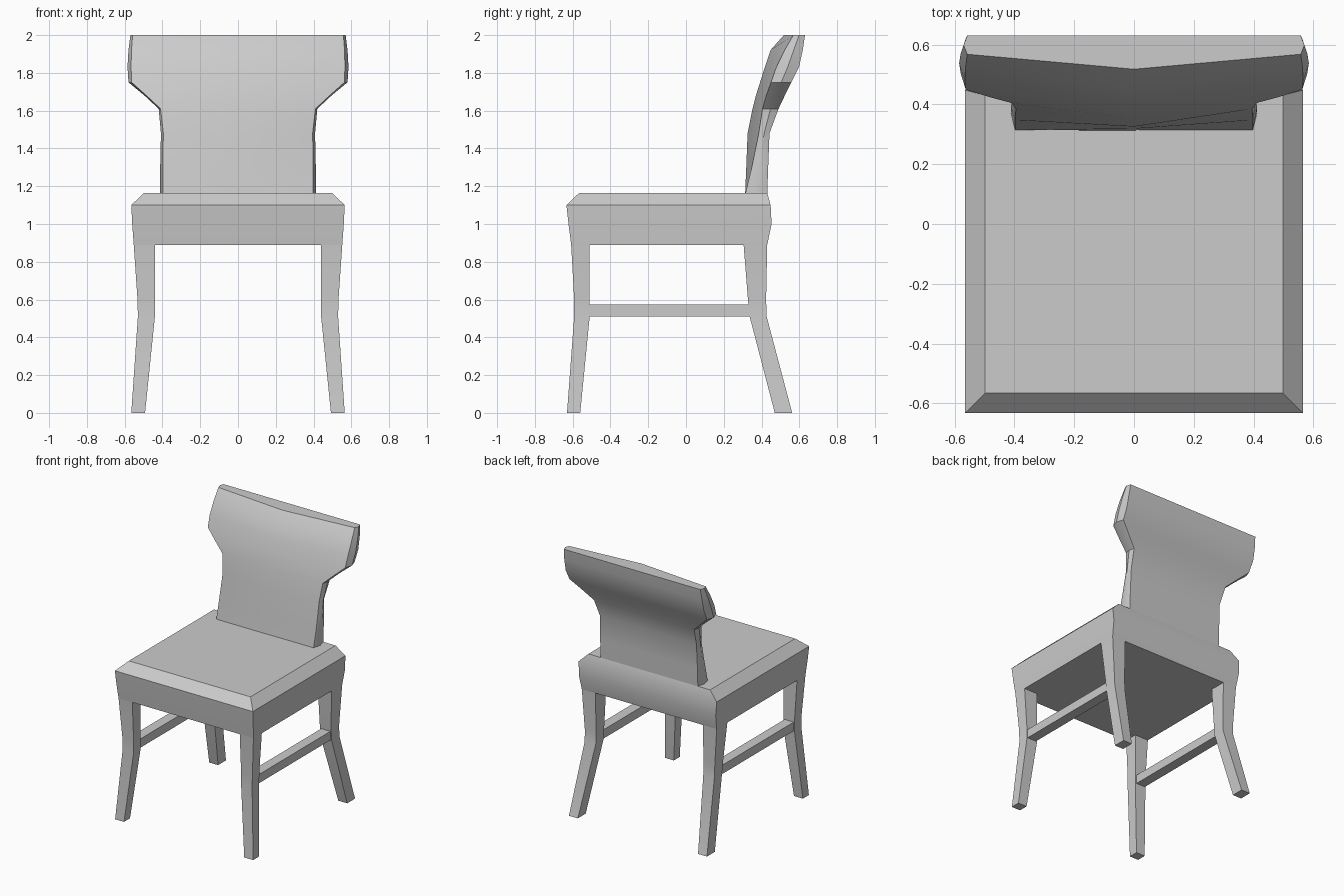
import bpy, bmesh, math

if "Cube" in bpy.data.objects:
    bpy.data.objects.remove(bpy.data.objects["Cube"])


def loft(name, rings, angle=30):
    """Skin a stack of equal-length closed rings and cap both ends."""
    bm = bmesh.new()
    loops = [[bm.verts.new(p) for p in ring] for ring in rings]
    n = len(loops[0])
    for a, b in zip(loops, loops[1:]):
        for i in range(n):
            j = (i + 1) % n
            bm.faces.new((a[i], a[j], b[j], b[i]))
    bm.faces.new(loops[0][::-1])
    bm.faces.new(loops[-1])
    bmesh.ops.recalc_face_normals(bm, faces=bm.faces)
    mesh = bpy.data.meshes.new(name)
    bm.to_mesh(mesh)
    bm.free()
    obj = bpy.data.objects.new(name, mesh)
    bpy.context.collection.objects.link(obj)
    bpy.ops.object.select_all(action='DESELECT')
    bpy.context.view_layer.objects.active = obj
    obj.select_set(True)
    bpy.ops.object.shade_smooth_by_angle(angle=math.radians(angle))
    return obj


def rect(z, x0, x1, y0, y1):
    return [(x0, y0, z), (x1, y0, z), (x1, y1, z), (x0, y1, z)]


def mirror_x(obj):
    obj.modifiers.new("mirror", 'MIRROR').use_axis[0] = True


# Seat cushion: z, half width, front y, back y
seat = [(0.89, 0.552, -0.608, 0.43), (1.0, 0.56, -0.622, 0.453),
        (1.1, 0.565, -0.633, 0.448), (1.165, 0.498, -0.565, 0.43)]
loft("seat", [rect(z, -w, w, a, b) for z, w, a, b in seat])

# Legs: z, inner x, outer x, front y, back y
front_leg = [(0, 0.492, 0.565, -0.63, -0.56), (0.51, 0.44, 0.53, -0.592, -0.51),
             (0.6, 0.44, 0.532, -0.592, -0.51), (0.89, 0.44, 0.552, -0.608, -0.51)]
back_leg = [(0, 0.492, 0.565, 0.47, 0.562), (0.51, 0.44, 0.53, 0.337, 0.427),
            (0.6, 0.44, 0.532, 0.328, 0.424), (0.89, 0.44, 0.552, 0.305, 0.43)]
for name, rows in (("front_legs", front_leg), ("back_legs", back_leg)):
    mirror_x(loft(name, [rect(*r) for r in rows]))

# Side stretchers
mirror_x(loft("side_stretchers", [rect(0.51, 0.45, 0.525, -0.515, 0.34),
                                  rect(0.575, 0.45, 0.525, -0.515, 0.335)]))

# Backrest: z, edge half width, side ridge half width, front y at centre, front y at edge, back y
back = [(1.16, 0.398, 0.412, 0.313, 0.314, 0.43),
        (1.3, 0.398, 0.412, 0.319, 0.348, 0.435),
        (1.48, 0.395, 0.408, 0.326, 0.385, 0.442),
        (1.61, 0.41, 0.42, 0.352, 0.405, 0.49),
        (1.68, 0.485, 0.495, 0.37, 0.425, 0.523),
        (1.75, 0.563, 0.58, 0.392, 0.45, 0.558),
        (1.83, 0.566, 0.585, 0.417, 0.478, 0.598),
        (1.92, 0.564, 0.58, 0.447, 0.522, 0.618),
        (2.0, 0.558, 0.57, 0.518, 0.568, 0.63)]
rings = []
for z, we, wr, yc, ye, yb in back:
    ym = (ye + yb) / 2
    rings.append([(-we, ye, z), (0, yc, z), (we, ye, z), (wr, ym, z),
                  (we, yb, z), (0, yb, z), (-we, yb, z), (-wr, ym, z)])
loft("backrest", rings, 35)
